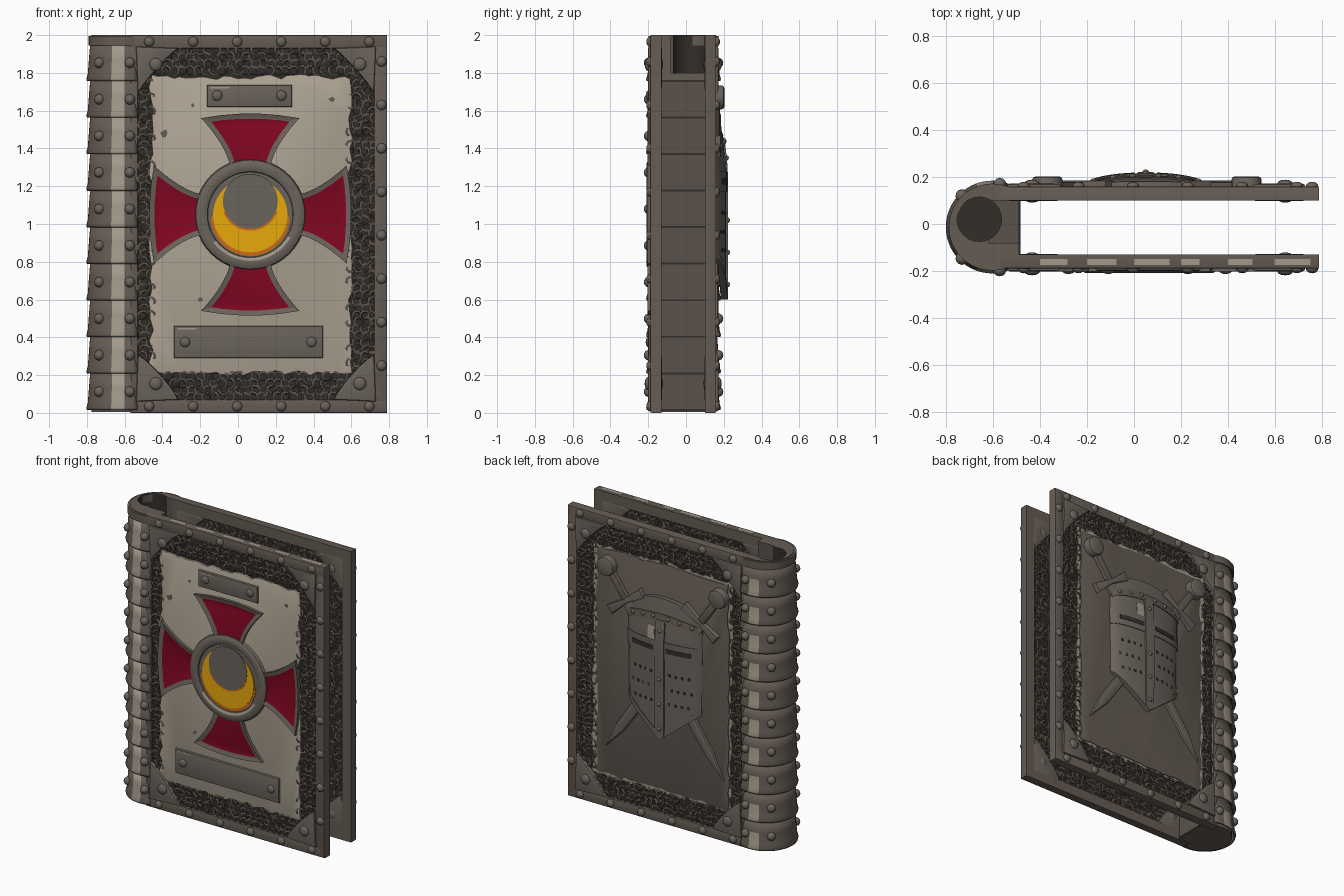
import bpy, bmesh, math, random
from mathutils import Matrix, Vector

random.seed(4)
if "Cube" in bpy.data.objects:
    bpy.data.objects.remove(bpy.data.objects["Cube"])
made = []


def mat(name, r, g, b):
    m = bpy.data.materials.new(name)
    m.use_nodes = True
    m.diffuse_color = (r, g, b, 1)
    m.node_tree.nodes["Principled BSDF"].inputs["Base Color"].default_value = (r, g, b, 1)
    return m


IRON = mat("brown iron", .13, .106, .088)
STEEL = mat("grey steel", .148, .126, .107)
DULL = mat("dull iron", .1, .083, .07)
BACKING = mat("dark backing", .032, .027, .022)
MAIL = mat("chain mail", .095, .08, .066)
PAPER = mat("parchment", .43, .378, .298)
WORN = mat("worn edge", .36, .315, .25)
RED = mat("crimson enamel", .225, .002, .015)
GOLD = mat("gold", .92, .45, .004)
ORANGE = mat("burnt orange", .58, .15, .008)


def finish(name, bm, *mats):
    bmesh.ops.recalc_face_normals(bm, faces=bm.faces)
    me = bpy.data.meshes.new(name)
    bm.to_mesh(me)
    bm.free()
    for m in mats:
        me.materials.append(m)
    ob = bpy.data.objects.new(name, me)
    bpy.context.collection.objects.link(ob)
    made.append(ob)
    return ob


def plate(name, pts, h0, h1, m, bevel=0, axis="y", inlay=None):
    """Extrude an outline from h0 to h1; h1 is the visible side."""
    put = (lambda p, h: (p[0], h, p[1])) if axis == "y" else (lambda p, h: (p[0], p[1], h))
    bm = bmesh.new()
    low = [bm.verts.new(put(p, h0)) for p in pts]
    top = [bm.verts.new(put(p, h1)) for p in pts]
    n = len(pts)
    bm.faces.new(low)
    cap = bm.faces.new(top)
    for i in range(n):
        bm.faces.new((low[i], low[(i + 1) % n], top[(i + 1) % n], top[i]))
    bmesh.ops.recalc_face_normals(bm, faces=bm.faces)
    if bevel:
        bmesh.ops.bevel(bm, geom=list(cap.edges), offset=bevel, segments=2, affect="EDGES", profile=.5)
    if inlay:
        bmesh.ops.inset_region(bm, faces=[cap], thickness=inlay[0], depth=-inlay[1], use_even_offset=True)
        cap.material_index = 1
    return finish(name, bm, m, *(inlay[2:] if inlay else ()))


def rect(x0, x1, z0, z1):
    return [(x0, z0), (x1, z0), (x1, z1), (x0, z1)]


def arc(cx, cz, r, a0, a1, n):
    return [(cx + r * math.cos(math.radians(a0 + (a1 - a0) * i / n)),
             cz + r * math.sin(math.radians(a0 + (a1 - a0) * i / n))) for i in range(n + 1)]


def rivets(name, spots, r, flat=.75):
    bm = bmesh.new()
    for p in spots:
        bmesh.ops.create_uvsphere(bm, u_segments=12, v_segments=8, radius=r,
                                  matrix=Matrix.Translation(p) @ Matrix.Diagonal((1, flat, 1, 1)))
    return finish(name, bm, STEEL)


def ragged(x0, x1, z0, z1, jag):
    """Torn-edged rectangle."""
    c = rect(x0, x1, z0, z1)
    out = []
    for (ax, az), (bx, bz) in zip(c, c[1:] + c[:1]):
        for i in range(28):
            t = i / 28
            out.append((ax + (bx - ax) * t + random.uniform(-jag, jag),
                        az + (bz - az) * t + random.uniform(-jag, jag)))
    return out


def mail(name, y):
    """Field of tilted rings around the central panel."""
    bm = bmesh.new()
    for row in range(52):
        for col in range(30):
            x, z = -.505 + col * .042 + (row % 2) * .01, .085 + row * .036
            if -.462 < x < .595 and .215 < z < 1.78:
                continue
            rot = Matrix.Rotation(random.uniform(0, 6), 3, "Y") @ Matrix.Rotation(.35, 3, "X")
            grid = []
            for i in range(8):
                a = math.tau * i / 8
                grid.append([])
                for j in range(3):
                    b = math.tau * j / 3
                    q = .024 + .008 * math.cos(b)
                    v = rot @ Vector((q * math.cos(a), .008 * math.sin(b), q * math.sin(a)))
                    grid[-1].append(bm.verts.new(v + Vector((x, y, z))))
            for i in range(8):
                for j in range(3):
                    k, l = (i + 1) % 8, (j + 1) % 3
                    bm.faces.new((grid[i][j], grid[k][j], grid[k][l], grid[i][l]))
    finish(name, bm, MAIL)


# Covers: backing, frame, mail, corner plates and rivets
X0, X1, Z0, Z1 = -.53, .72, .07, 1.93
for cover, mid, outward in (("front", -.16, -1), ("back", .13, 1)):
    plate(cover + "_core", rect(-.57, .75, .03, 1.97), mid - .012, mid + .012, BACKING)
    strips = (rect(-.57, .79, 0, Z0), rect(-.57, .79, Z1, 2), rect(X1, .79, 0, 2), rect(-.57, X0, 0, 2))
    for i, s in enumerate(strips):
        plate(f"{cover}_frame_{i}", s, mid - outward * .03, mid + outward * .03, IRON, .008)
    for side in (outward, -outward):
        outer = side == outward
        tag = f"{cover}_{'outer' if outer else 'inner'}"
        mail(tag + "_mail", mid + side * (.016 if outer else .012))
        for i, (cx, cz, sx, sz) in enumerate(((X0, Z0, 1, 1), (X1, Z0, -1, 1), (X0, Z1, 1, -1), (X1, Z1, -1, -1))):
            bow = .85 if sz > 0 else 1.12
            curve = [(cx + sx * .215 * (1 - t) ** bow, cz + sz * .24 * t ** bow) for t in [k / 8 for k in range(9)]]
            plate(f"{tag}_corner_{i}", [(cx - sx * .01, cz - sz * .01)] + curve,
                  mid, mid + side * (.042 if outer else .032), STEEL, .01)
        rivets(tag + "_corner_rivets", [(x, mid + side * (.042 if outer else .022), z) for x in (X0 + .095, X1 - .075)
                                        for z in (Z0 + .085, Z1 - .085)], .034, flat=.5)
    spots = [(.76, mid + outward * .03, .25 + .23 * i) for i in range(8)]
    spots += [(-.47 + .233 * i, mid + outward * .03, z) for i in range(6) for z in (.035, 1.965)]
    rivets(cover + "_frame_rivets", spots, .027)
    plate(cover + "_inner_panel", ragged(-.44, .59, .22, 1.78, .012), mid, mid - outward * .02, IRON)

# Worn flecks along the top edge of the front cover
for i in range(6):
    x = -.4 + .2 * i
    plate(f"top_edge_fleck_{i}", rect(x, x + random.uniform(.08, .16), -.174, -.15), 1.995, 2.001, WORN, axis="z")

# Front parchment with a few torn holes
plate("front_parchment", ragged(-.46, .6, .21, 1.78, .014), -.16, -.184, PAPER, .004)
for i, (x, z, r) in enumerate(((-.39, 1.48, .022), (.5, 1.66, .018), (.53, .87, .016), (-.2, .6, .015), (-.24, 1.63, .012))):
    plate(f"parchment_hole_{i}", [(x + r * random.uniform(.6, 1.2) * math.cos(a), z + r * random.uniform(.6, 1.2) * math.sin(a))
                                  for a in range(6)], -.18, -.185, IRON)

# Flared cross arms with enamel inlays
CX, CZ = .065, 1.05
side = [(.105 + .155 * (k / 10) ** 1.6, .24 + .27 * k / 10) for k in range(11)]
end = [(.26 * t, .535 - .025 * t * t) for t in (.6, .2, -.2, -.6)]
arm = side + end + [(-t, s) for t, s in reversed(side)]
for i, name in enumerate(("top", "left", "bottom", "right")):
    ca, sa = [(1, 0), (0, 1), (-1, 0), (0, -1)][i]
    plate(name + "_cross_arm", [(CX + t * ca - s * sa, CZ + t * sa + s * ca) for t, s in arm],
          -.175, -.203, STEEL, inlay=(.027, .01, RED))

# Round boss: ring around a crescent of layered discs
bm = bmesh.new()
loops = []
for r, y in ((.295, -.18), (.288, -.2), (.27, -.21), (.245, -.21), (.228, -.203), (.22, -.185)):
    loops.append([bm.verts.new((x, y, z)) for x, z in arc(CX, CZ, r, 0, 352.5, 47)])
for k, (a, b) in enumerate(zip(loops, loops[1:])):
    for i in range(48):
        f = bm.faces.new((a[i], a[(i + 1) % 48], b[(i + 1) % 48], b[i]))
        f.material_index = int(k == 3 and 28 < i < 44)
finish("boss_ring", bm, STEEL, WORN)
plate("boss_disc", arc(CX, CZ, .26, 0, 352, 44), -.175, -.196, STEEL)
plate("crescent_shade", arc(CX, 1.04, .209, 0, -180, 32), -.19, -.199, ORANGE)
plate("crescent", arc(CX, 1.047, .197, 0, 352, 44), -.19, -.202, GOLD)
plate("crescent_inner_shade", arc(CX, 1.117, .152, -160, -20, 24), -.195, -.203, ORANGE)
plate("boss_centre", arc(CX, 1.12, .145, 0, 352, 44), -.195, -.204, STEEL)

# Name plates with worn upper edges
for name, r, xs, z in (("upper", rect(-.165, .285, 1.62, 1.735), (-.11, .23), 1.68),
                       ("lower", rect(-.34, .45, .29, .46), (-.28, .39), .375)):
    plate(name + "_plate", r, -.175, -.2, STEEL, .01)
    plate(name + "_plate_wear", rect(r[0][0] + .02, r[0][0] + .12, r[2][1] - .018, r[2][1] - .01), -.195, -.201, WORN)
    rivets(name + "_plate_rivets", [(x, -.2, z) for x in xs], .027, flat=.5)

# Spine core with an open socket at the top
SX, SY, R = -.605, -.013, .195
core = arc(SX, SY, R * .88, 62, 298, 28)
spine = plate("spine_core", core + [(-.49, -.135), (-.49, .105)], .005, 2, IRON, axis="z")
for cutter in (plate("socket_cutter", arc(-.66, .02, .095, 0, 345, 23), 1.7, 2.1, BACKING, axis="z"),
               plate("notch_cutter", rect(-.62, -.4, -.08, .1), 1.8, 2.1, DULL, axis="z")):
    cutter.hide_render = True
    mod = spine.modifiers.new("cut", "BOOLEAN")
    mod.object, mod.operation, mod.solver = cutter, "DIFFERENCE", "EXACT"
    mod.material_mode = "TRANSFER"
    bpy.context.view_layer.objects.active = spine
    bpy.ops.object.modifier_apply(modifier=mod.name)
    made.remove(cutter)
    bpy.data.objects.remove(cutter)

# Overlapping spine bands with a worn stripe, rivets, and an inner wall with seams
STEP = .1935
spots = []
for i in range(10):
    z = .015 + STEP * i
    bm = bmesh.new()
    rows = []
    for t, s in ((0, 1), (.06, 1.015), (.2, .975), (.6, .945), (1.04, .91)):
        rows.append([bm.verts.new((x, y, z + t * STEP)) for x, y in arc(SX, SY, R * s, 68, 292, 32)])
    for k, (a, b) in enumerate(zip(rows, rows[1:])):
        for j in range(32):
            f = bm.faces.new((a[j], a[j + 1], b[j + 1], b[j]))
            f.material_index = int(j in (26, 27, 28) or (j in (3, 4, 5) and k < 3))
    band = finish(f"spine_band_{i}", bm, IRON, WORN)
    mod = band.modifiers.new("thickness", "SOLIDIFY")
    mod.thickness, mod.offset = .012, -1
    spots += [(x, y, z + STEP * .5) for a in (80, 134, 226, 280) for x, y in arc(SX, SY, R * .95, a, a, 1)[:1]]
    if i < 9:
        plate(f"spine_wall_{i}", rect(-.5, -.488, -.13, .1), z, z + STEP, DULL, axis="z")
    plate(f"spine_seam_{i}", rect(-.5, -.485, -.13, .1), z - .004, z + .006, BACKING, axis="z")
rivets("spine_rivets", spots, .028, flat=1)
plate("spine_top_rim", arc(SX, SY, R * .95, 68, 292, 28) + arc(SX, SY, R * .8, 292, 68, 28), 1.945, 1.995, IRON, axis="z")

# Back panel with a pale torn edge
plate("back_torn_edge", ragged(-.45, .6, .21, 1.79, .014), .13, .148, WORN)
plate("back_panel", ragged(-.43, .575, .225, 1.775, .01), .13, .153, IRON, .004)

# Crossed swords
for name, (px, pz), (tx, tz) in (("first", (.48, 1.67), (-.4, .42)), ("second", (-.37, 1.67), (.5, .42))):
    d = Vector((tx - px, tz - pz))
    length = d.length
    d.normalize()
    n = Vector((-d.y, d.x))
    place = lambda pts: [(px + d.x * s + n.x * t, pz + d.y * s + n.y * t) for t, s in pts]
    plate(name + "_blade", place([(-.045, .24), (.045, .24), (.035, length - .2), (0, length), (-.035, length - .2)]),
          .145, .172, STEEL, .014)
    plate(name + "_grip", place(rect(-.026, .026, .03, .26)), .145, .18, IRON, .012)
    plate(name + "_guard", place([(-.15, .22), (0, .235), (.15, .22), (.15, .285), (0, .265), (-.15, .285)]),
          .145, .185, STEEL, .006)
    plate(name + "_pommel", arc(px, pz, .065, 0, 340, 17), .145, .203, STEEL, .015)

# Helmet: a curved shell, with fittings that follow its surface
HX = .05


def shell(u, z):
    fade = 1 if z < 1.3 else max(.45, 1 - (z - 1.3) * 1.9)
    return .15 + .062 * fade * max(0, 1 - abs(u) ** 2.2) ** .6


def helmet_patch(name, u0, u1, low, high, lift, m, n=24, rows=10):
    """Grid on the helmet surface between two height rules, closed by a skirt."""
    bm = bmesh.new()
    g = []
    for j in range(rows + 1):
        g.append([])
        for i in range(n + 1):
            u = u0 + (u1 - u0) * i / n
            z = low(u) + (high(u) - low(u)) * j / rows
            g[j].append(bm.verts.new((HX + .285 * u * (.93 + .05 * z), shell(u, z) + lift, z)))
    for a, b in zip(g, g[1:]):
        for i in range(n):
            bm.faces.new((a[i], a[i + 1], b[i + 1], b[i]))
    skirt = bmesh.ops.extrude_edge_only(bm, edges=[e for e in bm.edges if e.is_boundary])
    for v in skirt["geom"]:
        if isinstance(v, bmesh.types.BMVert):
            v.co.y = max(.145, v.co.y - .03)
    return finish(name, bm, m)


chin = lambda u: .6 + .22 * abs(u)
crown = lambda u: 1.42 + .14 * math.sqrt(max(0, 1 - u * u))
helmet_patch("helmet_shell", -1, 1, chin, crown, 0, STEEL)
helmet_patch("helmet_brow", -1, 1, lambda u: 1.37 + .04 * (1 - u * u), lambda u: 1.42 + .04 * (1 - u * u), .006, IRON, rows=2)
helmet_patch("helmet_eye_bar", -1, 1, lambda u: 1.17, lambda u: 1.28, .005, STEEL, rows=2)
helmet_patch("helmet_chin_rim", -1, 1, chin, lambda u: chin(u) + .04, .005, STEEL, rows=1)
helmet_patch("helmet_nose_bar", -.12, .12, chin, lambda u: 1.42, .01, STEEL, n=6)
helmet_patch("helmet_wear", .16, .34, lambda u: 1.28, lambda u: 1.37, .003, WORN, n=4, rows=2)
for s, tag in ((-1, "right"), (1, "left")):
    helmet_patch(tag + "_eye_slit", s * .17, s * .8, lambda u: 1.21, lambda u: 1.24, .008, BACKING, rows=1)
    for k in range(12):
        u, z = s * (.25 + .16 * (k % 4) + .06 * (k // 4 % 2)), 1.06 - .1 * (k // 4)
        helmet_patch(f"{tag}_breath_hole_{k}", u - .025, u + .025, lambda u, z=z: z - .009, lambda u, z=z: z + .009,
                     .003, BACKING, n=2, rows=1)
rivets("helmet_rivets", [(HX + .28 * u, shell(u, 1.41) + .006, 1.4 + .04 * (1 - u * u)) for u in (-.8, -.5, -.2, .2, .5, .8)]
       + [(HX, shell(0, z) + .01, z) for z in (.68, .85, 1.02, 1.35)], .014)

# Smooth shading with sharp edges kept
bpy.ops.object.select_all(action="DESELECT")
for ob in made:
    ob.select_set(True)
bpy.context.view_layer.objects.active = made[0]
bpy.ops.object.shade_smooth_by_angle(angle=math.radians(35))
